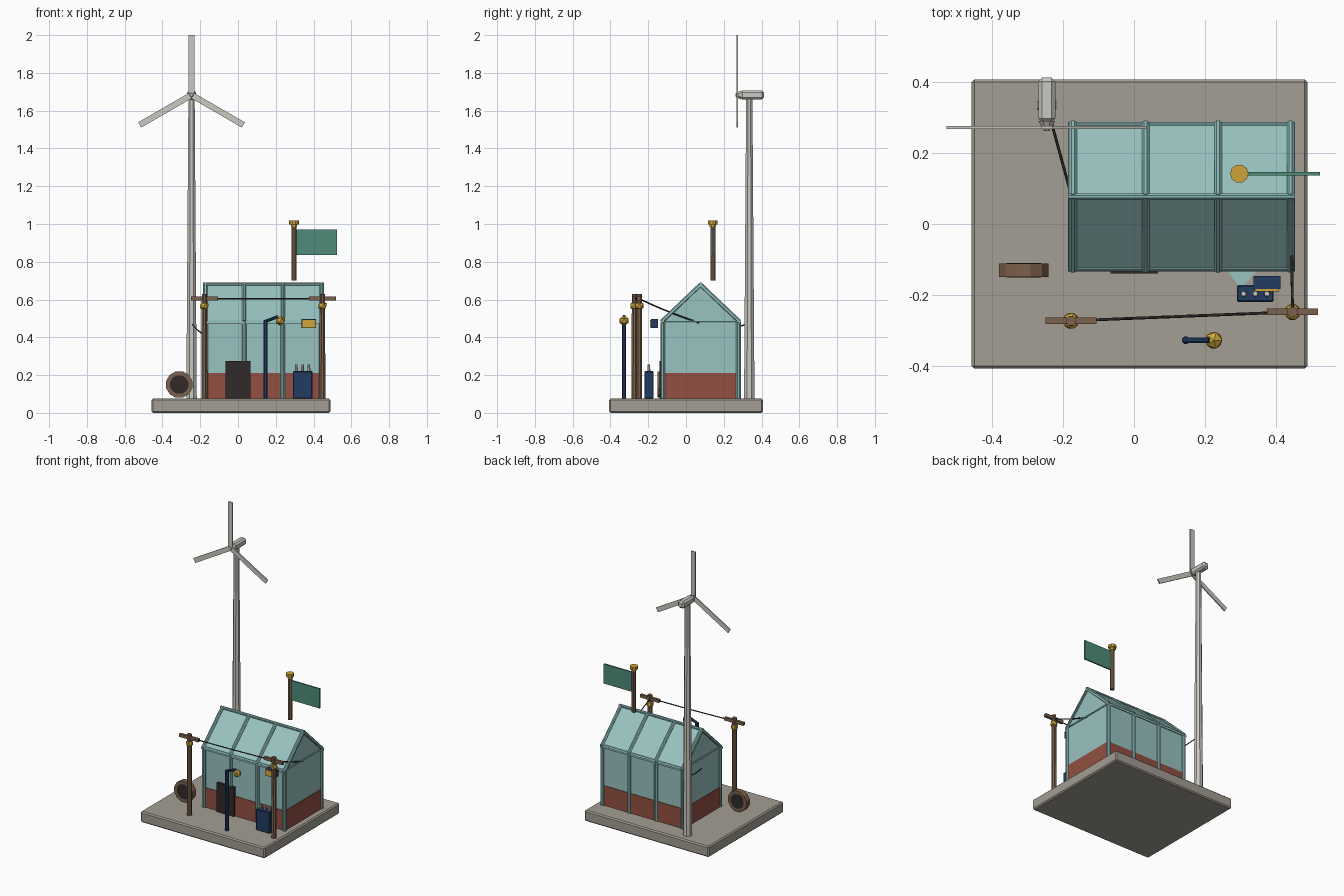
import bpy, bmesh, math
from mathutils import Vector, Matrix

if "Cube" in bpy.data.objects:
    bpy.data.objects.remove(bpy.data.objects["Cube"])


def mat(name, r, g, b):
    lin = [(c / 255 / 12.92) if c < 10 else ((c / 255 + 0.055) / 1.055) ** 2.4 for c in (r, g, b)]
    m = bpy.data.materials.new(name)
    m.diffuse_color = (*lin, 1)
    m.use_nodes = True
    m.node_tree.nodes["Principled BSDF"].inputs["Base Color"].default_value = m.diffuse_color
    return m


STONE = mat("stone_grey", 163, 158, 147)
GLASS = mat("pale_teal_glass", 152, 194, 192)
FRAME = mat("teal_frame", 134, 180, 180)
BRICK = mat("brick_red", 146, 80, 66)
METAL = mat("pale_metal", 203, 200, 193)
GOLD = mat("gold", 205, 165, 58)
WOOD = mat("brown_wood", 124, 97, 76)
NAVY = mat("navy_blue", 34, 60, 98)
DARK = mat("dark_iron", 50, 42, 42)
GREEN = mat("flag_green", 78, 140, 122)


def finish(bm, name, m):
    bmesh.ops.recalc_face_normals(bm, faces=bm.faces)
    me = bpy.data.meshes.new(name)
    bm.to_mesh(me)
    bm.free()
    me.materials.append(m)
    ob = bpy.data.objects.new(name, me)
    bpy.context.collection.objects.link(ob)
    return ob


def box(name, m, x, y, z, bevel=0.0):
    """Box from (min, max) ranges."""
    bm = bmesh.new()
    bmesh.ops.create_cube(bm, size=1)
    for v in bm.verts:
        v.co = [r[0] + (c + 0.5) * (r[1] - r[0]) for r, c in zip((x, y, z), v.co)]
    if bevel:
        bmesh.ops.bevel(bm, geom=bm.edges[:], offset=bevel, segments=1, affect='EDGES')
    return finish(bm, name, m)


def rod(name, m, a, b, r1, r2=None, n=8):
    """Tapered rod between two points."""
    a, b = Vector(a), Vector(b)
    d = b - a
    bm = bmesh.new()
    rot = d.to_track_quat('Z', 'Y').to_matrix().to_4x4()
    bmesh.ops.create_cone(bm, cap_ends=True, segments=n, radius1=r1,
                          radius2=r1 if r2 is None else r2, depth=d.length,
                          matrix=Matrix.Translation((a + b) / 2) @ rot @ Matrix.Rotation(math.pi / n, 4, 'Z'))
    return finish(bm, name, m)


def ball(name, m, c, r):
    bm = bmesh.new()
    bmesh.ops.create_icosphere(bm, subdivisions=1, radius=r, matrix=Matrix.Translation(c))
    return finish(bm, name, m)


def extrude_x(name, m, profile, x0, x1):
    """Extrude a (y, z) outline along x."""
    bm = bmesh.new()
    f = bm.faces.new([bm.verts.new((x0, y, z)) for y, z in profile])
    g = bmesh.ops.extrude_face_region(bm, geom=[f])
    bmesh.ops.translate(bm, vec=(x1 - x0, 0, 0),
                        verts=[v for v in g['geom'] if isinstance(v, bmesh.types.BMVert)])
    return finish(bm, name, m)


def wire(name, a, b, sag):
    """Sagging cable as a thin bevelled curve."""
    cu = bpy.data.curves.new(name, 'CURVE')
    cu.dimensions = '3D'
    cu.bevel_depth = 0.004
    cu.bevel_resolution = 0
    sp = cu.splines.new('POLY')
    sp.points.add(6)
    for i, p in enumerate(sp.points):
        t = i / 6
        co = Vector(a).lerp(Vector(b), t)
        co.z -= sag * 4 * t * (1 - t)
        p.co = (*co, 1)
    cu.materials.append(DARK)
    ob = bpy.data.objects.new(name, cu)
    bpy.context.collection.objects.link(ob)


G = 0.075  # ground level on the slab

# Slab
box("base_slab", STONE, (-0.458, 0.489), (-0.408, 0.408), (0, G), 0.008)

# Greenhouse: brick plinth, glass body, roof sheets
YC, EAVE, RIDGE = 0.077, 0.485, 0.68
box("brick_plinth", BRICK, (-0.178, 0.446), (-0.126, 0.28), (G, 0.21))
extrude_x("glass_body", GLASS, [(-0.122, 0.21), (0.276, 0.21), (0.276, EAVE), (YC, RIDGE - 0.01),
                                (-0.122, EAVE)], -0.174, 0.442)
for s, tag in ((-1, "front"), (1, "back")):
    e = YC + s * 0.211
    extrude_x("roof_glass_" + tag, GLASS, [(e, EAVE - 0.002), (YC, RIDGE), (YC, RIDGE - 0.012),
                                           (e, EAVE - 0.014)], -0.186, 0.454)
    rod("eave_rail_" + tag, FRAME, (-0.186, YC + s * 0.201, EAVE), (0.454, YC + s * 0.201, EAVE), 0.009, n=6)
    for i in range(4):
        x = -0.172 + i * 0.2045
        rod(f"post_{tag}_{i}", FRAME, (x, YC + s * 0.201, G), (x, YC + s * 0.201, EAVE), 0.013)
        rod(f"rafter_{tag}_{i}", FRAME, (x, YC + s * 0.207, EAVE - 0.002), (x, YC, RIDGE), 0.0115)
rod("ridge_rail", FRAME, (-0.186, YC, RIDGE), (0.454, YC, RIDGE), 0.01)
for x in (-0.174, 0.442):
    rod("gable_tie", FRAME, (x, -0.125, EAVE), (x, 0.278, EAVE), 0.006, n=6)
box("door", DARK, (-0.066, 0.067), (-0.14, -0.122), (G, 0.275))

# Wind turbine
TX, TY, TZ = -0.246, 0.335, 1.683
rod("turbine_tower", METAL, (TX, TY, G), (TX, TY, 1.67), 0.03, 0.018)
box("turbine_nacelle", METAL, (TX - 0.024, TX + 0.024), (0.287, 0.413), (TZ - 0.024, TZ + 0.024), 0.011)
rod("turbine_hub", METAL, (TX, 0.29, TZ), (TX, 0.262, TZ), 0.026, 0.008)
for k in range(3):
    b = box(f"turbine_blade_{k}", METAL, (-0.016, 0.016), (-0.004, 0.004), (0.008, 0.317))
    b.data.transform(Matrix.Translation((TX, 0.272, TZ)) @ Matrix.Rotation(k * math.tau / 3, 4, 'Y'))

# Flag
FX, FY = 0.297, 0.142
rod("flag_pole", WOOD, (FX, FY, 0.70), (FX, FY, 0.995), 0.0145)
rod("flag_finial_neck", GOLD, (FX, FY, 0.985), (FX, FY, 1.0), 0.018)
rod("flag_finial", GOLD, (FX, FY, 0.998), (FX, FY, 1.018), 0.026, n=10)
box("flag_cloth", GREEN, (0.307, 0.524), (FY - 0.005, FY + 0.005), (0.837, 0.972))

# Utility poles with crossarms and gold collars
for i, (px, py) in enumerate(((-0.178, -0.273), (0.447, -0.248))):
    rod(f"utility_pole_{i}", WOOD, (px, py, G), (px, py, 0.63), 0.017, 0.015)
    box(f"crossarm_{i}", WOOD, (px - 0.072, px + 0.072), (py - 0.009, py + 0.009), (0.595, 0.616))
    ball(f"pole_collar_{i}", GOLD, (px, py, 0.567), 0.026)
wire("pole_wire", (-0.178, -0.273, 0.606), (0.447, -0.248, 0.606), 0.003)
wire("house_wire", (0.447, -0.248, 0.604), (0.443, 0.07, 0.477), 0.006)
wire("turbine_wire", (TX, TY, 0.475), (-0.178, 0.085, 0.415), 0.008)

# Street lamp
rod("lamp_post", NAVY, (0.146, -0.328, G), (0.146, -0.328, 0.488), 0.0115)
rod("lamp_arm", NAVY, (0.141, -0.328, 0.483), (0.212, -0.328, 0.51), 0.009)
ball("lamp_globe", GOLD, (0.225, -0.328, 0.488), 0.027)

# Transformer cabinet with insulators, and the floodlight above it
box("cabinet", NAVY, (0.29, 0.394), (-0.22, -0.172), (G, 0.221), 0.004)
for x in (0.309, 0.342, 0.375):
    rod("cabinet_insulator", METAL, (x, -0.197, 0.221), (x, -0.197, 0.256), 0.009, 0.007)
box("floodlight_housing", NAVY, (0.337, 0.413), (-0.184, -0.147), (0.45, 0.496))
box("floodlight_face", GOLD, (0.341, 0.409), (-0.191, -0.184), (0.453, 0.493))

# Cable reel
RX, RY, RZ = -0.311, -0.131, 0.15
rod("cable_reel", WOOD, (RX, RY - 0.019, RZ), (RX, RY + 0.019, RZ), 0.072, n=12)
rod("reel_core", DARK, (RX, RY - 0.0205, RZ), (RX, RY + 0.0205, RZ), 0.05, n=12)

# Fallen glass shard behind the cabinet
bm = bmesh.new()
bm.faces.new([bm.verts.new(p) for p in ((0.262, -0.13, G + 0.004), (0.35, -0.13, G + 0.004),
                                        (0.3, -0.182, G + 0.004))])
finish(bm, "glass_shard", GLASS)
